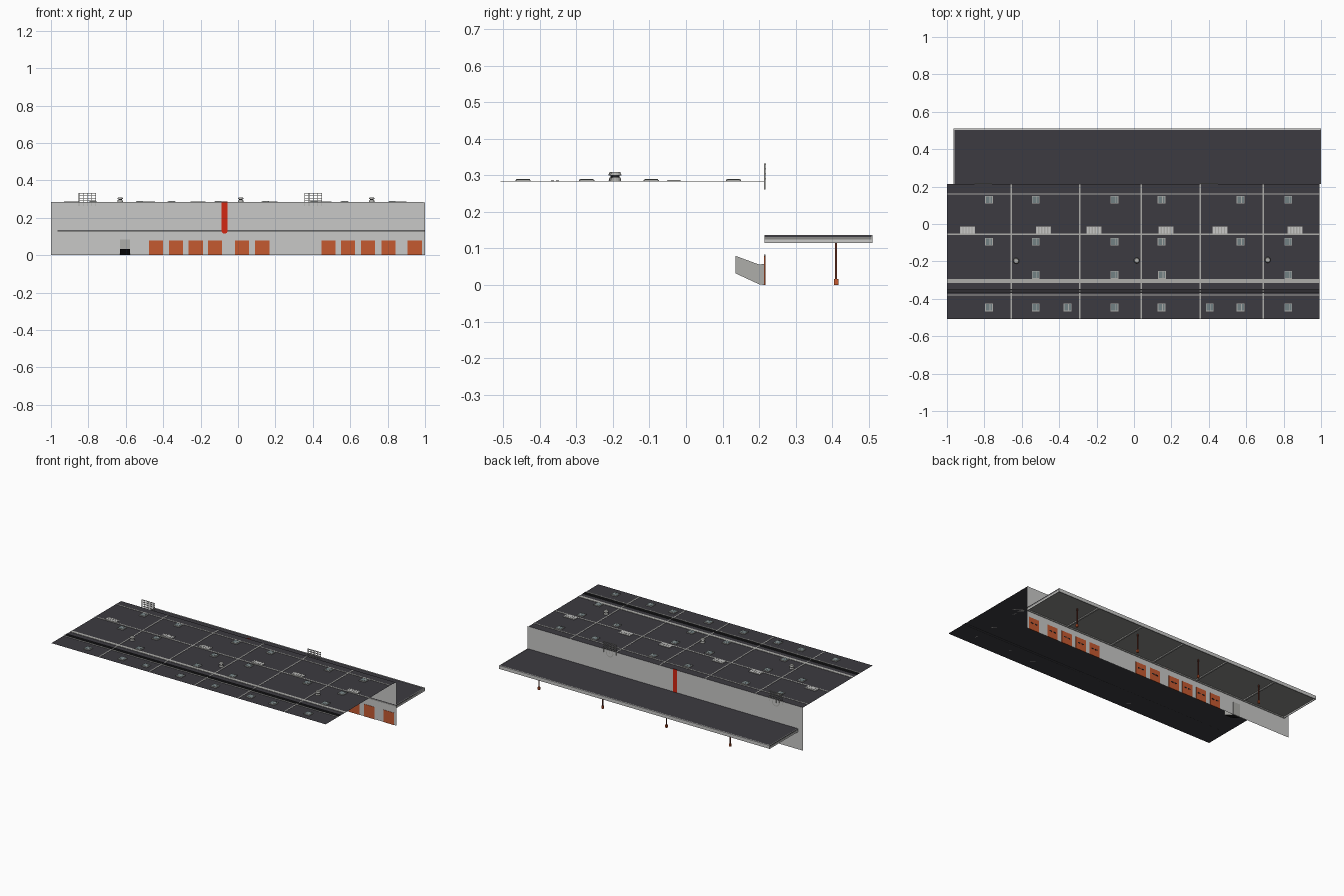
import bpy, bmesh, math
from mathutils import Matrix, Vector

if "Cube" in bpy.data.objects:
    bpy.data.objects.remove(bpy.data.objects["Cube"])


def material(name, rgb):
    m = bpy.data.materials.new(name)
    m.diffuse_color = (*rgb, 1)
    m.use_nodes = True
    m.node_tree.nodes["Principled BSDF"].inputs["Base Color"].default_value = m.diffuse_color
    return m


WALL = material("wall_grey", (0.58, 0.58, 0.57))
ROOF = material("roof_charcoal", (0.045, 0.043, 0.052))
TRIM = material("trim_grey", (0.42, 0.42, 0.40))
DARK = material("near_black", (0.015, 0.015, 0.017))
DOOR = material("door_orange", (0.56, 0.10, 0.03))
RED = material("stripe_red", (0.65, 0.02, 0.006))
RUST = material("post_rust", (0.16, 0.035, 0.02))
GLASS = material("skylight_glass", (0.17, 0.22, 0.23))
CEIL = material("ceiling_grey", (0.25, 0.25, 0.24))


class Part:
    """Collects primitives into one named object."""

    def __init__(self, name, *mats):
        self.name, self.mats, self.bm = name, mats, bmesh.new()

    def box(self, x0, x1, y0, y1, z0, z1, mat=0):
        size = Matrix.Diagonal((x1 - x0, y1 - y0, z1 - z0, 1))
        pos = Matrix.Translation(((x0 + x1) / 2, (y0 + y1) / 2, (z0 + z1) / 2))
        r = bmesh.ops.create_cube(self.bm, size=1, matrix=pos @ size)
        for f in {f for v in r["verts"] for f in v.link_faces}:
            f.material_index = mat

    def cone(self, x, y, z0, z1, r0, r1, sides=12, mat=0):
        r = bmesh.ops.create_cone(self.bm, cap_ends=True, segments=sides, radius1=r0, radius2=r1,
                                  depth=z1 - z0, matrix=Matrix.Translation((x, y, (z0 + z1) / 2)))
        for f in {f for v in r["verts"] for f in v.link_faces}:
            f.material_index = mat

    def face(self, pts, mat=0):
        f = self.bm.faces.new([self.bm.verts.new(p) for p in pts])
        f.material_index = mat

    def done(self):
        me = bpy.data.meshes.new(self.name)
        self.bm.to_mesh(me)
        self.bm.free()
        for m in self.mats:
            me.materials.append(m)
        ob = bpy.data.objects.new(self.name, me)
        bpy.context.collection.objects.link(ob)
        return ob


WY, RZ, YB, X1 = 0.215, 0.283, 0.508, 0.993   # wall y, roof z, half depth, roof end
bays = [-0.655, -0.29, 0.04, 0.355, 0.69]

# Back wall and flat roof are single sheets
p = Part("back_wall", WALL)
p.face([(-1, WY, 0), (-1, WY, RZ), (1, WY, RZ), (1, WY, 0)])
p.done()
p = Part("roof_sheet", ROOF)
p.face([(-1, -YB, RZ), (X1, -YB, RZ), (X1, WY, RZ), (-1, WY, RZ)])
p.done()

# Roof seams: long ones, cross ones and the dark gutter
p = Part("roof_seams", TRIM, DARK)
for y, w in ((0.16, 0.007), (-0.055, 0.009), (-0.305, 0.02), (-0.38, 0.006)):
    p.box(-1, X1, y - w / 2, y + w / 2, RZ, RZ + 0.002)
for x in bays:
    p.box(x - 0.004, x + 0.004, -YB, WY, RZ, RZ + 0.0016)
for y in (-0.352, -0.366):
    p.box(-1, X1, y - 0.004, y + 0.004, RZ, RZ + 0.0025, 1)
p.done()

# Skylights: frame, glass and a bar
p = Part("skylights", TRIM, GLASS)
cols = (-0.775, -0.525, -0.105, 0.147, 0.57, 0.825)
spots = [(x, y) for y in (0.13, -0.095) for x in cols]
spots += [(x, -0.272) for x in (-0.525, -0.105, 0.15, 0.825)]
spots += [(x, -0.446) for x in (*cols, -0.355, 0.405)]
for x, y in spots:
    p.box(x - 0.021, x + 0.021, y - 0.021, y + 0.021, RZ, RZ + 0.005)
    p.box(x - 0.017, x + 0.017, y - 0.017, y + 0.017, RZ + 0.004, RZ + 0.006, 1)
    p.box(x + 0.003, x + 0.007, y - 0.019, y + 0.019, RZ + 0.004, RZ + 0.0065)
p.done()

# Ribbed low roof grilles
p = Part("roof_grilles", TRIM, WALL)
for x in (-0.89, -0.485, -0.215, 0.17, 0.46, 0.862):
    p.box(x - 0.04, x + 0.04, -0.052, -0.014, RZ, RZ + 0.003)
    for i in range(5):
        c = x - 0.032 + i * 0.016
        p.box(c - 0.005, c + 0.005, -0.05, -0.016, RZ + 0.002, RZ + 0.004, 1)
p.done()

# Mushroom vents
p = Part("roof_vents", TRIM, DARK)
for x, y in ((-0.63, -0.197), (0.015, -0.195), (0.715, -0.192)):
    p.cone(x, y, RZ, RZ + 0.011, 0.015, 0.013)
    p.cone(x, y, RZ + 0.011, RZ + 0.017, 0.01, 0.01, mat=1)
    p.cone(x, y, RZ + 0.017, RZ + 0.026, 0.016, 0.012)
p.done()

# Dock doors, with small dark windows outside
p = Part("dock_doors", DOOR, DARK)
for x in (-0.439, -0.332, -0.226, -0.123, 0.021, 0.13, 0.484, 0.588, 0.695, 0.804, 0.945):
    p.box(x - 0.038, x + 0.038, WY - 0.002, WY + 0.002, 0, 0.08)
    for s in (-1, 1):
        c = x + s * 0.014
        p.box(c - 0.009, c + 0.009, WY + 0.001, WY + 0.003, 0.042, 0.049, 1)
p.done()

# Red stripe with a rounded foot, seen on both sides of the wall
p = Part("red_stripe", RED)
foot = [(-0.072 + 0.015 * math.cos(a), 0.127 + 0.012 * math.sin(a))
        for a in [math.pi + i * math.pi / 8 for i in range(9)]]
outline = foot + [(-0.057, RZ + 0.003), (-0.087, RZ + 0.003)]
for y in (WY - 0.002, WY + 0.002):
    p.face([(x, y, z) for x, z in outline])
p.done()

# Canopy: dark top, grey ceiling, light fascia and beams
CX0, CX1, Z0, Z1 = -0.965, 1.0, 0.115, 0.137
p = Part("canopy", ROOF, CEIL, WALL)
p.box(CX0, CX1, WY, YB, 0.131, 0.1355)
p.box(CX0, CX1, WY, YB, 0.124, 0.131, 1)
p.box(CX0, CX1, YB - 0.005, YB + 0.002, Z0, Z1, 2)
for a in (CX0, CX1 - 0.004):
    p.box(a, a + 0.004, WY, YB, Z0, Z1, 2)
p.done()
p = Part("canopy_beams", TRIM)
for x in bays:
    p.box(x - 0.005, x + 0.005, WY, YB - 0.005, 0.117, 0.125)
p.box(CX0, CX1, WY, WY + 0.005, 0.117, 0.125)
p.done()

# Canopy posts on small bases
p = Part("canopy_posts", RUST, DOOR)
for i in range(4):
    x = 0.78 - i * 0.463
    p.box(x - 0.003, x + 0.003, 0.408, 0.414, 0, 0.13)
    p.box(x - 0.006, x + 0.006, 0.405, 0.417, 0, 0.017, 1)
p.done()

# Sloping entry ramp inside the wall: sides, floor and door
p = Part("entry_ramp", TRIM, DARK)
XA, XB = -0.63, -0.577
side = [(0.135, 0.08), (0.135, 0.032), (0.2, 0.002), (WY, 0), (WY, 0.058), (0.2, 0.056)]
for x in (XA, XB):
    p.face([(x, y, z) for y, z in side])
for a, b in zip(side[1:3], side[2:4]):
    p.face([(XA, *a), (XB, *a), (XB, *b), (XA, *b)], 1)
p.box(XA, XB, WY - 0.002, WY + 0.002, 0, 0.084)
p.done()

# Open bar frames on the top of the wall
p = Part("parapet_frames", TRIM)
for x in (-0.805, 0.402):
    for z in (0.291, 0.305, 0.318, 0.331):
        p.box(x - 0.047, x + 0.047, WY, WY + 0.004, z - 0.002, z + 0.002)
    for i in range(5):
        c = x - 0.045 + i * 0.0225
        p.box(c - 0.0015, c + 0.0015, WY - 0.002, WY + 0.002, 0.262, 0.333)
    # curved brace below
    for i in range(8):
        a, b = (math.pi * (1 + k / 8) for k in (i, i + 1))
        pt = lambda r, t: (x + r * math.cos(t), WY + 0.004, 0.268 + r * math.sin(t))
        p.face([pt(0.022, a), pt(0.022, b), pt(0.028, b), pt(0.028, a)])
p.done()
